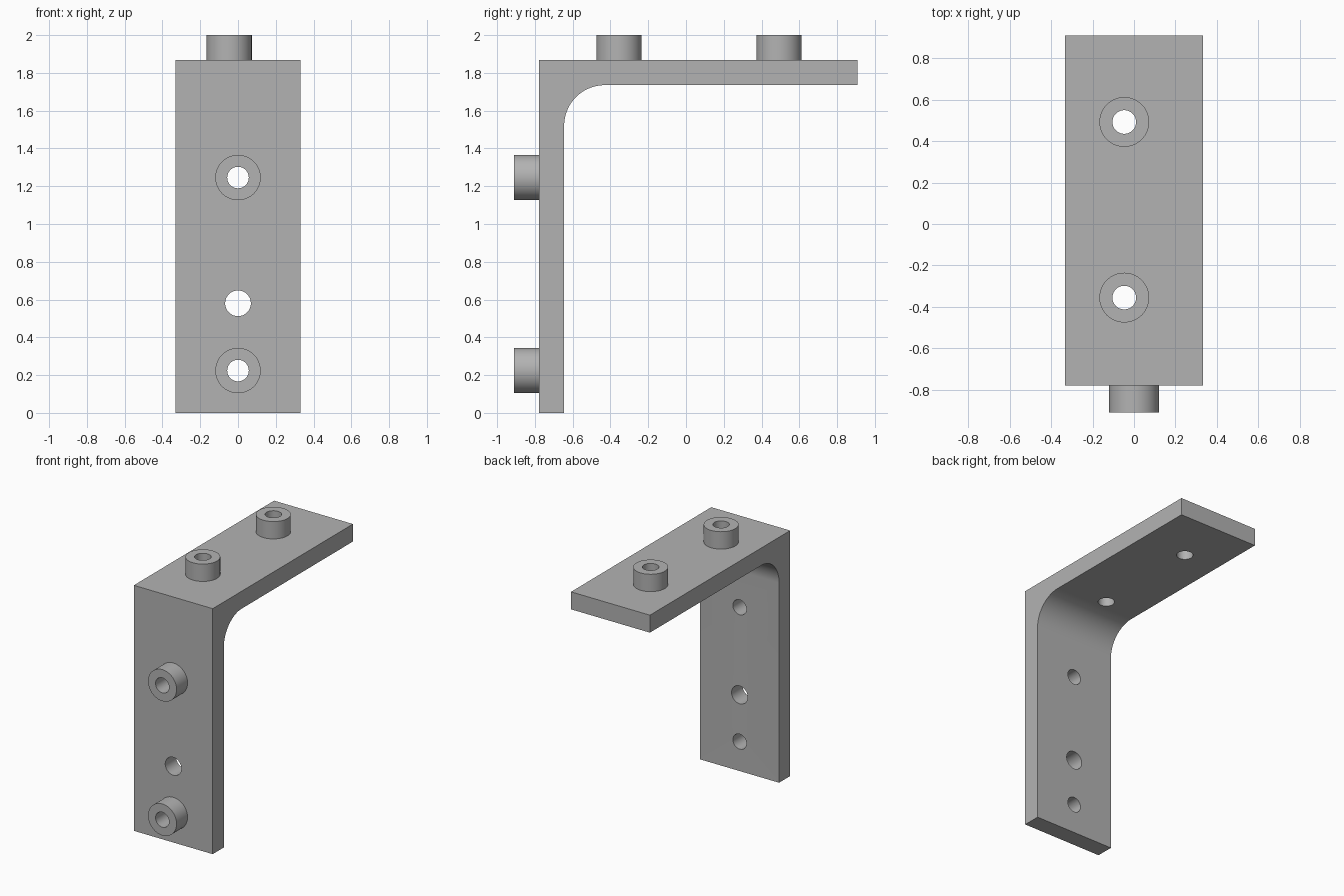
import bpy, bmesh, math
from mathutils import Matrix, Vector

cube = bpy.data.objects.get("Cube")
if cube:
    bpy.data.objects.remove(cube, do_unlink=True)

HALF_W = 0.332
FRONT, INNER, BACK = -0.778, -0.645, 0.908
UNDER, TOP = 1.735, 1.868
FILLET = 0.215
BOSS_R, BORE_R, PLAIN_R = 0.12, 0.057, 0.068
BOSS_H = 2.0 - TOP
SEGS = 64

grey = bpy.data.materials.new("plain grey")
grey.use_nodes = True
colour = (0.45, 0.45, 0.45, 1)
grey.diffuse_color = colour
grey.node_tree.nodes["Principled BSDF"].inputs["Base Color"].default_value = colour


def finish(name, bm):
    bmesh.ops.recalc_face_normals(bm, faces=bm.faces)
    mesh = bpy.data.meshes.new(name)
    bm.to_mesh(mesh)
    bm.free()
    mesh.materials.append(grey)
    ob = bpy.data.objects.new(name, mesh)
    bpy.context.collection.objects.link(ob)
    return ob


def activate(ob):
    bpy.ops.object.select_all(action='DESELECT')
    ob.select_set(True)
    bpy.context.view_layer.objects.active = ob


def smooth(ob):
    activate(ob)
    bpy.ops.object.shade_smooth_by_angle(angle=math.radians(30))


def placed(bm, base, axis):
    """Stand a shape built along +z on base, pointing along axis."""
    turn = Vector((0, 0, 1)).rotation_difference(Vector(axis)).to_matrix().to_4x4()
    bm.transform(Matrix.Translation(base) @ turn)


def boss(name, base, axis):
    """Hollow round boss, lathed from its wall profile."""
    bm = bmesh.new()
    profile = [(BORE_R, 0), (BOSS_R, 0), (BOSS_R, BOSS_H), (BORE_R, BOSS_H), (BORE_R, 0)]
    verts = [bm.verts.new((r, 0, z)) for r, z in profile]
    edges = [bm.edges.new(pair) for pair in zip(verts[1:], verts[2:])]
    bmesh.ops.delete(bm, geom=[verts[0]], context='VERTS')
    bmesh.ops.spin(bm, geom=verts[1:] + edges, cent=(0, 0, 0), axis=(0, 0, 1),
                   angle=math.tau, steps=SEGS, use_merge=True)
    bmesh.ops.remove_doubles(bm, verts=bm.verts, dist=1e-5)
    placed(bm, base, axis)
    smooth(finish(name, bm))


def drill(target, base, axis, radius):
    """Cut a round through hole."""
    bm = bmesh.new()
    bmesh.ops.create_cone(bm, cap_ends=True, segments=SEGS,
                          radius1=radius, radius2=radius, depth=0.6)
    placed(bm, base, axis)
    cutter = finish("hole_cutter", bm)
    cutter.hide_render = True
    activate(target)
    mod = target.modifiers.new("hole", 'BOOLEAN')
    mod.operation = 'DIFFERENCE'
    mod.solver = 'EXACT'
    mod.object = cutter
    bpy.ops.object.modifier_apply(modifier=mod.name)
    bpy.data.objects.remove(cutter, do_unlink=True)


# L-shaped bracket: side profile with a rounded inner corner, extruded across x
outline = [(FRONT, 0), (INNER, 0)]
for i in range(25):
    a = math.pi - i / 24 * math.pi / 2
    outline.append((INNER + FILLET + FILLET * math.cos(a),
                    UNDER - FILLET + FILLET * math.sin(a)))
outline += [(BACK, UNDER), (BACK, TOP), (FRONT, TOP)]
bm = bmesh.new()
side = bm.faces.new([bm.verts.new((-HALF_W, y, z)) for y, z in outline])
grown = bmesh.ops.extrude_face_region(bm, geom=[side])["geom"]
bmesh.ops.translate(bm, vec=(2 * HALF_W, 0, 0),
                    verts=[v for v in grown if isinstance(v, bmesh.types.BMVert)])
bracket = finish("angle_bracket", bm)

# Bosses with bores carried through the plates
UP, FORWARD = (0, 0, 1), (0, -1, 0)
mounts = [("top_front_boss", (-0.047, -0.355, TOP), UP),
          ("top_rear_boss", (-0.047, 0.492, TOP), UP),
          ("upper_front_boss", (0, FRONT, 1.246), FORWARD),
          ("lower_front_boss", (0, FRONT, 0.224), FORWARD)]
for name, base, axis in mounts:
    drill(bracket, base, axis, BORE_R)
    boss(name, base, axis)

# Plain hole in the upright plate
drill(bracket, (0, FRONT, 0.58), FORWARD, PLAIN_R)
smooth(bracket)
